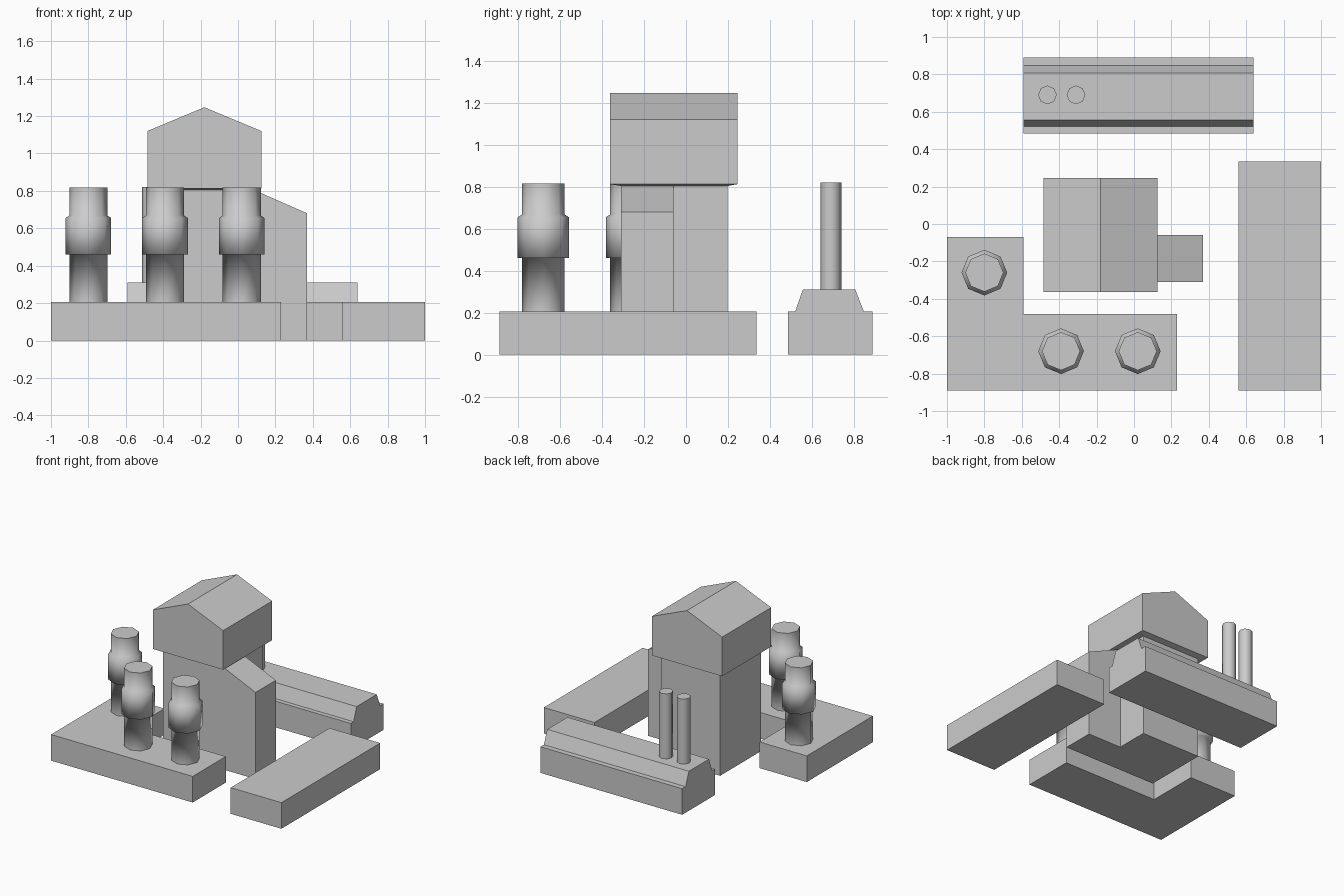
import bpy, math

if "Cube" in bpy.data.objects:
    bpy.data.objects.remove(bpy.data.objects["Cube"])

grey = bpy.data.materials.new("plain grey")
grey.diffuse_color = (0.6, 0.6, 0.6, 1)
grey.use_nodes = True
grey.node_tree.nodes["Principled BSDF"].inputs["Base Color"].default_value = grey.diffuse_color


def make(name, verts, faces, smooth=()):
    mesh = bpy.data.meshes.new(name)
    mesh.from_pydata(verts, [], faces)
    mesh.materials.append(grey)
    for i in smooth:
        mesh.polygons[i].use_smooth = True
    ob = bpy.data.objects.new(name, mesh)
    bpy.context.collection.objects.link(ob)
    return ob


def extrude(name, outline, axis, lo, hi):
    """Prism from a counter-clockwise outline: (x, y) along z, (x, z) along y, (y, z) along x."""
    place = {"z": lambda p, t: (p[0], p[1], t),
             "y": lambda p, t: (p[0], t, p[1]),
             "x": lambda p, t: (t, p[0], p[1])}[axis]
    n = len(outline)
    verts = [place(p, t) for t in (lo, hi) for p in outline]
    faces = [tuple(reversed(range(n))), tuple(range(n, 2 * n))]
    faces += [(i, (i + 1) % n, n + (i + 1) % n, n + i) for i in range(n)]
    if axis == "y":
        faces = [f[::-1] for f in faces]
    return make(name, verts, faces)


def turned(name, x, y, profile, sides=8):
    """Column from (radius, z) rings, smooth round the sides, flat caps."""
    verts = [(x + r * math.cos(a), y + r * math.sin(a), z) for r, z in profile
             for a in (2 * math.pi * i / sides for i in range(sides))]
    faces = [(k * sides + i, k * sides + (i + 1) % sides,
              (k + 1) * sides + (i + 1) % sides, (k + 1) * sides + i)
             for k in range(len(profile) - 1) for i in range(sides)]
    side_count = len(faces)
    last = (len(profile) - 1) * sides
    faces += [tuple(reversed(range(sides))), tuple(range(last, last + sides))]
    return make(name, verts, faces, range(side_count))


# Low blocks around the yard
extrude("corner_block", [(-1, -0.89), (0.23, -0.89), (0.23, -0.48), (-0.59, -0.48),
                         (-0.59, -0.07), (-1, -0.07)], "z", 0, 0.205)
extrude("side_block", [(0.56, -0.89), (1, -0.89), (1, 0.335), (0.56, 0.335)], "z", 0, 0.205)
extrude("rear_block", [(0.485, 0), (0.89, 0), (0.89, 0.205), (0.848, 0.205), (0.807, 0.31),
                       (0.557, 0.31), (0.52, 0.205), (0.485, 0.205)], "x", -0.59, 0.64)

# Storage columns with a thicker collar
for i, (x, y) in enumerate([(-0.80, -0.26), (-0.39, -0.68), (0.02, -0.68)]):
    turned(f"column_{i + 1}", x, y, [(0.102, 0.205), (0.102, 0.46), (0.122, 0.46),
                                     (0.122, 0.655), (0.102, 0.668), (0.102, 0.817)])

# Chimney pipes on the rear block
for i, x in enumerate([-0.463, -0.31]):
    turned(f"pipe_{i + 1}", x, 0.69, [(0.05, 0.31), (0.05, 0.82)])

# Tower with a lean-to annex
extrude("tower_body", [(-0.435, -0.31), (0.078, -0.31), (0.078, 0.197), (-0.435, 0.197)],
        "z", 0, 0.804)
extrude("annex", [(0.078, 0), (0.37, 0), (0.37, 0.68), (0.078, 0.808)], "y", -0.31, -0.06)

# Gabled tower head, its underside sloping gently in to the body
x0, x1, y0, y1, xm = -0.485, 0.125, -0.363, 0.245, -0.18
make("tower_head",
     [(-0.435, -0.31, 0.804), (0.078, -0.31, 0.804), (0.078, 0.197, 0.804), (-0.435, 0.197, 0.804),
      (x0, y0, 0.813), (x1, y0, 0.813), (x1, y1, 0.813), (x0, y1, 0.813),
      (x0, y0, 1.12), (x1, y0, 1.12), (x1, y1, 1.12), (x0, y1, 1.12),
      (xm, y0, 1.247), (xm, y1, 1.247)],
     [(3, 2, 1, 0), (0, 1, 5, 4), (1, 2, 6, 5), (2, 3, 7, 6), (3, 0, 4, 7),
      (4, 5, 9, 12, 8), (5, 6, 10, 9), (6, 7, 11, 13, 10), (7, 4, 8, 11),
      (9, 10, 13, 12), (8, 12, 13, 11)])
